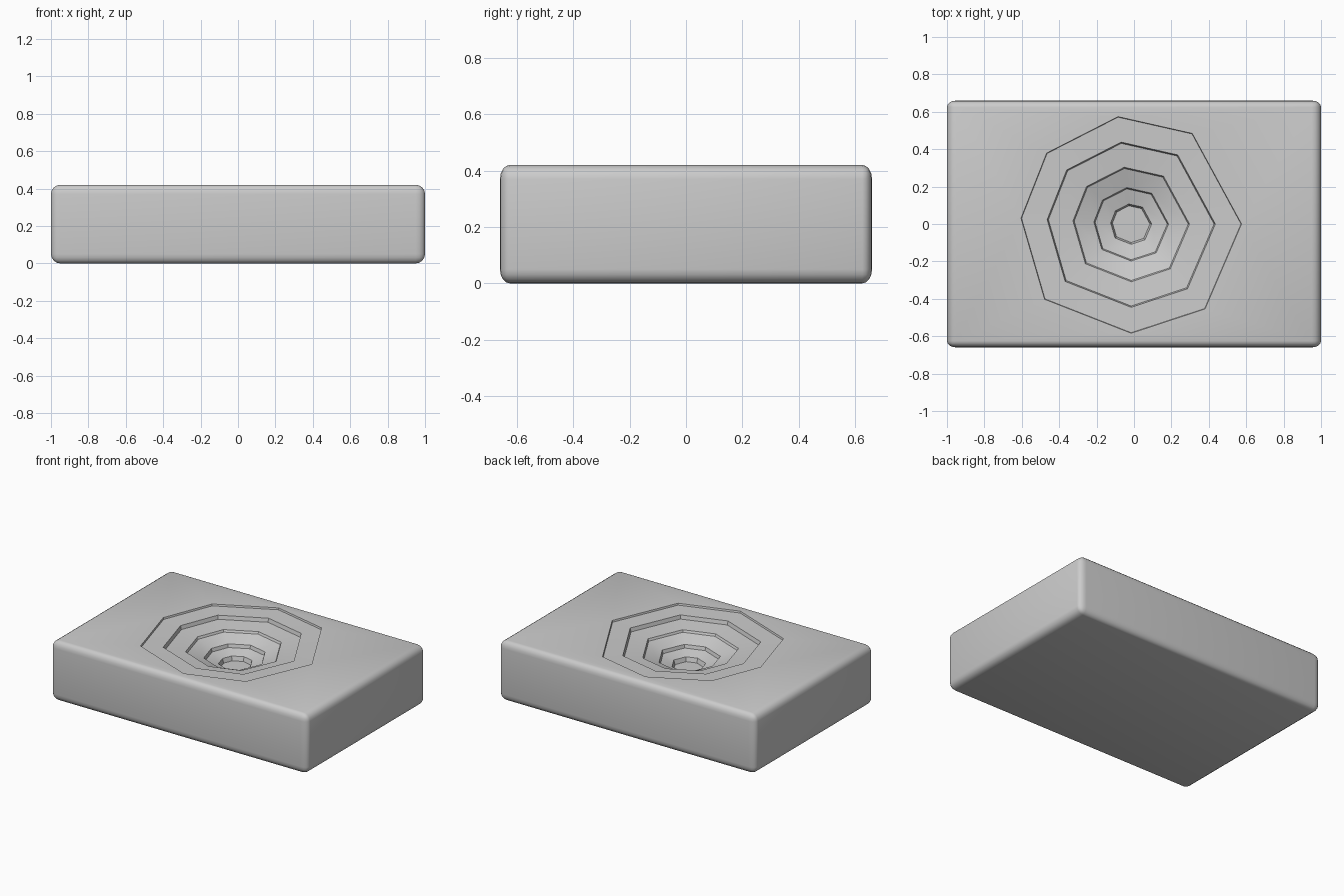
import bpy
import bmesh
import math
from mathutils import Vector

cube = bpy.data.objects.get("Cube")
if cube:
    bpy.data.objects.remove(cube, do_unlink=True)

TOP = 0.42
CENTRE = Vector((-0.015, 0.0, TOP))

# Slightly irregular octagon: (angle in degrees, relative radius)
OCTAGON = [(0, 1.0), (56, 0.99), (97, 0.98), (140, 1.0),
           (177, 1.0), (221, 1.04), (270, 0.99), (311, 1.02)]

# Stepped bowl: (radius, depth) from the rim down to the floor
STEPS = [(0.59, 0.0), (0.587, 0.012), (0.45, 0.016), (0.443, 0.042),
         (0.312, 0.055), (0.305, 0.07), (0.2, 0.105), (0.193, 0.128),
         (0.11, 0.15), (0.1, 0.18)]

stone = bpy.data.materials.new("stone grey")
stone.use_nodes = True
stone.diffuse_color = (0.6, 0.6, 0.6, 1)
stone.node_tree.nodes["Principled BSDF"].inputs["Base Color"].default_value = (0.6, 0.6, 0.6, 1)


def ring(bm, radius, depth):
    """Add one octagonal loop of the bowl and return its vertices."""
    verts = []
    for angle, factor in OCTAGON:
        a, r = math.radians(angle), radius * factor
        offset = Vector((r * math.cos(a), r * math.sin(a), -depth))
        verts.append(bm.verts.new(CENTRE + offset))
    return verts


# Rounded slab, with tighter rounding on the long sides
bm = bmesh.new()
squash = 0.7
bmesh.ops.create_cube(bm, size=1)
bmesh.ops.scale(bm, vec=(2, 1.32 / squash, TOP), verts=bm.verts)
bmesh.ops.bevel(bm, geom=bm.edges[:], offset=0.05, segments=4,
                profile=0.5, affect='EDGES')
bmesh.ops.scale(bm, vec=(1, squash, 1), verts=bm.verts)
bmesh.ops.translate(bm, vec=(0, 0, TOP / 2), verts=bm.verts)

# Open the top and step the bowl down into it
top_face = max(bm.faces, key=lambda f: f.calc_center_median().z)
outline = list(top_face.edges)
bmesh.ops.delete(bm, geom=[top_face], context='FACES_ONLY')
loops = [ring(bm, r, d) for r, d in STEPS]
count = len(OCTAGON)
for upper, lower in zip(loops, loops[1:]):
    for i in range(count):
        j = (i + 1) % count
        bm.faces.new((upper[i], lower[i], lower[j], upper[j]))
bm.faces.new(loops[-1])

# Flat surround between the slab outline and the rim
rim = [bm.edges.get((loops[0][i], loops[0][(i + 1) % count])) for i in range(count)]
bmesh.ops.triangle_fill(bm, edges=outline + rim, use_beauty=True, normal=(0, 0, 1))
bmesh.ops.recalc_face_normals(bm, faces=bm.faces)

mesh = bpy.data.meshes.new("stepped_bowl_slab")
bm.to_mesh(mesh)
bm.free()
mesh.materials.append(stone)
slab = bpy.data.objects.new("stepped_bowl_slab", mesh)
bpy.context.collection.objects.link(slab)

bpy.ops.object.select_all(action='DESELECT')
slab.select_set(True)
bpy.context.view_layer.objects.active = slab
bpy.ops.object.shade_smooth_by_angle(angle=math.radians(30))
